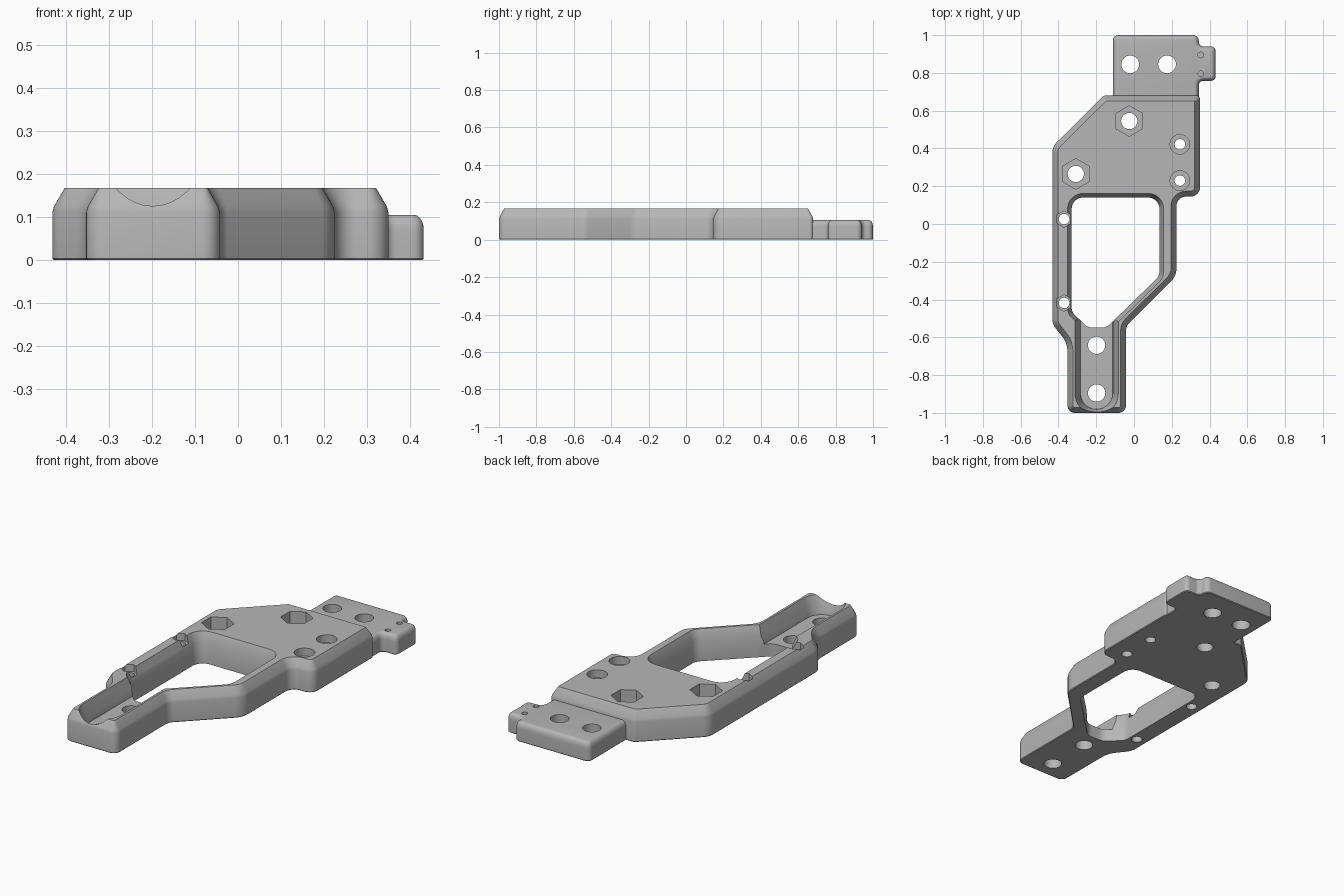
import bpy, bmesh, math
from mathutils import Vector

cube = bpy.data.objects.get("Cube")
if cube:
    bpy.data.objects.remove(cube, do_unlink=True)

grey = bpy.data.materials.new("plain grey")
grey.use_nodes = True
COLOUR = (0.47, 0.47, 0.47, 1)
grey.diffuse_color = COLOUR
grey.node_tree.nodes["Principled BSDF"].inputs["Base Color"].default_value = COLOUR


def outline(corners, inset=0.0, segs=8):
    """Counter-clockwise corners (x, y, radius) as a filleted loop, moved inward by inset."""
    loop, n = [], len(corners)
    for i, (x, y, r) in enumerate(corners):
        p = Vector((x, y))
        a = (p - Vector(corners[i - 1][:2])).normalized()
        b = (Vector(corners[(i + 1) % n][:2]) - p).normalized()
        turn = math.atan2(a.x * b.y - a.y * b.x, a.dot(b))
        na, nb = Vector((-a.y, a.x)), Vector((-b.y, b.x))
        p = p + (na + nb) * inset / (1 + na.dot(nb))
        sign = 1 if turn > 0 else -1
        r = max(r - sign * inset, 0.004)
        start = p - a * r * math.tan(abs(turn) / 2)
        centre = start + na * r * sign
        base = math.atan2(-na.y * sign, -na.x * sign)
        for k in range(segs + 1):
            t = base + turn * k / segs
            loop.append(centre + r * Vector((math.cos(t), math.sin(t))))
    return loop


def loft(name, loops):
    """Solid through a stack of (loop, z) rings."""
    bm = bmesh.new()
    rings = [[bm.verts.new((p.x, p.y, z)) for p in loop] for loop, z in loops]
    n = len(rings[0])
    for low, high in zip(rings, rings[1:]):
        for i in range(n):
            j = (i + 1) % n
            bm.faces.new((low[i], low[j], high[j], high[i]))
    bm.faces.new(rings[0][::-1])
    bm.faces.new(rings[-1])
    bmesh.ops.recalc_face_normals(bm, faces=bm.faces)
    mesh = bpy.data.meshes.new(name)
    bm.to_mesh(mesh)
    bm.free()
    obj = bpy.data.objects.new(name, mesh)
    bpy.context.collection.objects.link(obj)
    mesh.materials.append(grey)
    return obj


def slab(name, corners, profile):
    return loft(name, [(outline(corners, inset), z) for inset, z in profile])


def ngon(x, y, r, sides, turn=0.0):
    return [Vector((x + r * math.cos(turn + math.tau * k / sides),
                    y + r * math.sin(turn + math.tau * k / sides))) for k in range(sides)]


def cut(target, cutter):
    cutter.hide_render = True
    bpy.context.view_layer.objects.active = target
    mod = target.modifiers.new("cut", 'BOOLEAN')
    mod.operation, mod.solver, mod.object = 'DIFFERENCE', 'EXACT', cutter
    bpy.ops.object.modifier_apply(modifier=mod.name)
    bpy.data.objects.remove(cutter, do_unlink=True)


def hole(target, x, y, r, bottom=-0.1, sides=32, turn=0.0):
    ring = ngon(x, y, r, sides, turn)
    cut(target, loft("hole_cutter", [(ring, bottom), (ring, 0.3)]))


# Main plate with chamfered top rim
TOP = 0.168
plate = slab("main_plate", [
    (-0.353, -1, 0.04), (-0.042, -1, 0.04), (-0.042, -0.54, 0.06),
    (0.225, -0.275, 0.1), (0.225, 0.145, 0.05), (0.35, 0.145, 0.05),
    (0.35, 0.68, 0.02), (-0.16, 0.68, 0.03), (-0.432, 0.41, 0.08),
    (-0.432, -0.53, 0.08), (-0.353, -0.63, 0.12)],
    [(0.004, 0), (0, 0.004), (0, 0.11), (0.004, 0.125), (0.029, TOP)])

# Large window with flared top rim
cut(plate, slab("window_cutter", [
    (-0.33, -0.465, 0.05), (-0.245, -0.548, 0.06), (-0.145, -0.548, 0.06),
    (0.135, -0.275, 0.06), (0.135, 0.14, 0.06), (-0.33, 0.14, 0.06)],
    [(0, -0.1), (0, 0.115), (-0.022, TOP), (-0.03, 0.19)]))

# Rounded channel along the tail, open to the window
cut(plate, slab("channel_cutter", [
    (-0.283, -0.98, 0.083), (-0.113, -0.98, 0.083),
    (-0.113, -0.38, 0.083), (-0.283, -0.38, 0.083)],
    [(0, 0.07), (-0.003, 0.09), (-0.03, TOP), (-0.038, 0.19)]))

# Tail bolt holes
for y in (-0.642, -0.895):
    hole(plate, -0.198, y, 0.046)

# Hexagonal nut pockets: large on the plate, small on the rail
for x, y, pocket, bore, floor in (
        (-0.025, 0.545, 0.081, 0.043, 0.085), (-0.308, 0.265, 0.081, 0.043, 0.085),
        (-0.37, 0.026, 0.044, 0.028, 0.13), (-0.37, -0.418, 0.044, 0.028, 0.13)):
    hole(plate, x, y, pocket, floor, 6, math.pi / 6)
    hole(plate, x, y, bore)

# Counterbored screw holes
for y in (0.422, 0.23):
    hole(plate, 0.243, y, 0.052, 0.125)
    hole(plate, 0.243, y, 0.028)

# Lower end tab with rounded top rim and side lug
tab_top, rim = 0.105, 0.035
steps = [k * math.pi / 10 for k in range(6)]
tab = slab("end_tab", [
    (-0.112, 0.645, 0.01), (0.343, 0.645, 0.01), (0.343, 0.758, 0.025),
    (0.432, 0.758, 0.025), (0.432, 0.94, 0.025), (0.343, 0.94, 0.025),
    (0.343, 1, 0.03), (-0.112, 1, 0.03)],
    [(0.004, 0), (0, 0.004)] + [(0.022 * (1 - math.cos(t)),
                                 tab_top - rim + rim * math.sin(t)) for t in steps])
for x in (-0.02, 0.175):
    hole(tab, x, 0.845, 0.047)
for y in (0.895, 0.795):
    hole(tab, 0.353, y, 0.015, 0.06, 16)

# Smooth shading with sharp edges kept
for obj in (plate, tab):
    bpy.ops.object.select_all(action='DESELECT')
    obj.select_set(True)
    bpy.context.view_layer.objects.active = obj
    bpy.ops.object.shade_smooth_by_angle(angle=math.radians(28))
